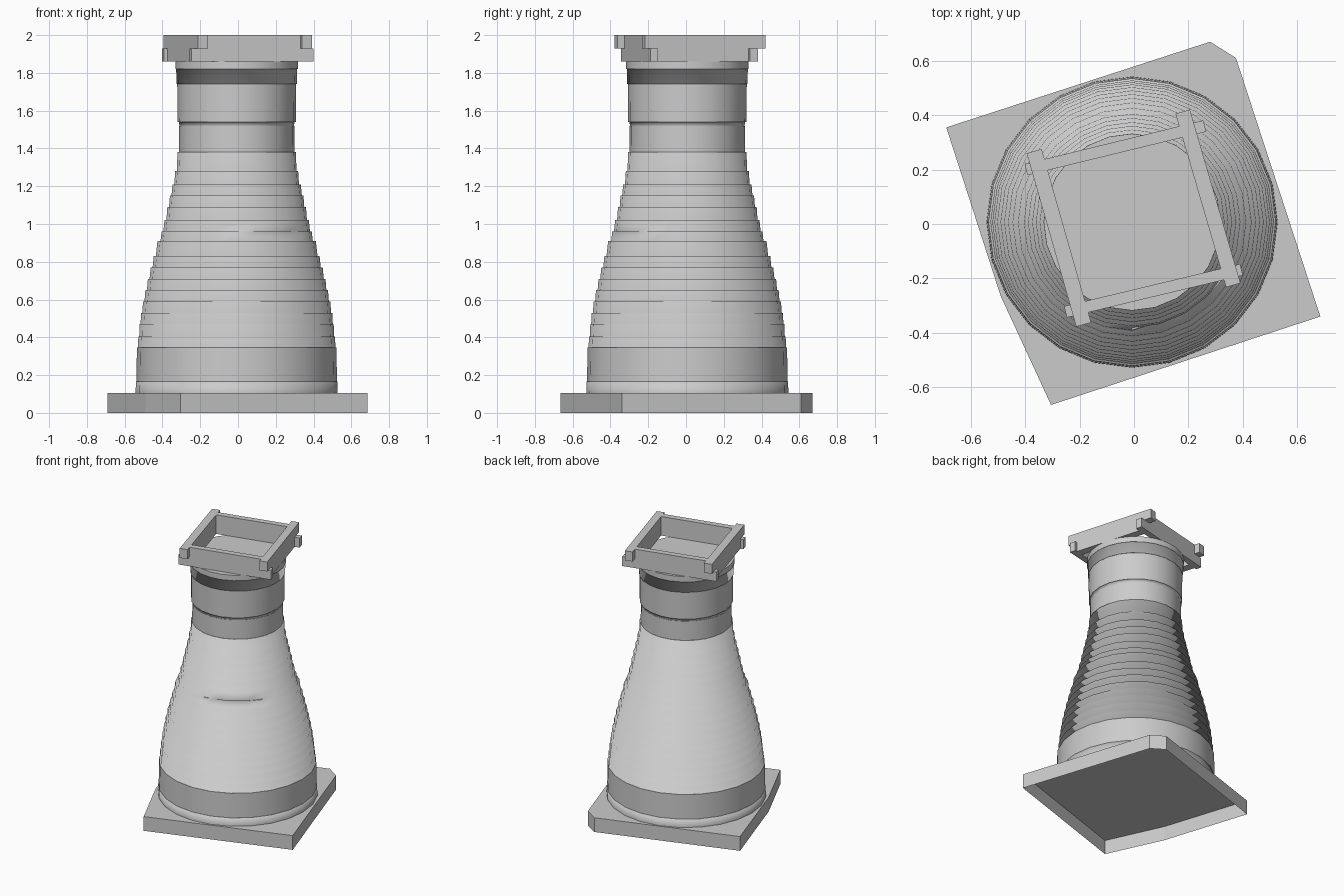
import bpy, bmesh, math
from mathutils import Vector

if "Cube" in bpy.data.objects:
    bpy.data.objects.remove(bpy.data.objects["Cube"])

stone = bpy.data.materials.new("grey_stone")
stone.use_nodes = True
stone.diffuse_color = (0.6, 0.6, 0.6, 1)
stone.node_tree.nodes["Principled BSDF"].inputs["Base Color"].default_value = (0.6, 0.6, 0.6, 1)


def finish(bm, name):
    bmesh.ops.remove_doubles(bm, verts=bm.verts, dist=0.0004)
    mesh = bpy.data.meshes.new(name)
    bm.to_mesh(mesh)
    bm.free()
    mesh.materials.append(stone)
    obj = bpy.data.objects.new(name, mesh)
    bpy.context.collection.objects.link(obj)
    return obj


def prism(bm, outline, z0, z1, closed=True):
    # Outline runs counter-clockwise
    low = [bm.verts.new((x, y, z0)) for x, y in outline]
    high = [bm.verts.new((x, y, z1)) for x, y in outline]
    if closed:
        bm.faces.new(low[::-1])
    bm.faces.new(high)
    for i in range(len(low)):
        j = (i + 1) % len(low)
        bm.faces.new((low[i], low[j], high[j], high[i]))


# Base slab, open underneath, with one clipped corner and a kinked side
bm = bmesh.new()
prism(bm, [(-.69, .355), (-.49, -.265), (-.305, -.665), (.685, -.34), (.375, .61), (.28, .67)],
      0, .105, closed=False)
finish(bm, "base_slab")

# Tower courses: bottom height and radius of each
courses = [(.105, .535), (.165, .531), (.345, .523), (.405, .516), (.47, .509), (.53, .5),
           (.59, .488), (.65, .475), (.71, .461), (.77, .445), (.83, .428), (.91, .403),
           (.96, .388), (1.02, .372), (1.09, .358), (1.15, .345), (1.21, .33), (1.28, .317),
           (1.38, .306), (1.52, .303), (1.54, .313), (1.74, .318), (1.82, .325), (1.86, .325)]
SIDES = 24


def ring(bm, z, radius, notched):
    verts = []
    for k in range(SIDES):
        angle = 360 * k / SIDES - 180
        # A shallow notch breaks one course at the front
        r = radius - (.02 if notched and -86 < angle < -44 else 0)
        a = math.radians(angle)
        verts.append(bm.verts.new((r * math.cos(a) - .007, r * math.sin(a) + .007, z)))
    return verts


bm = bmesh.new()
rings = []
for (z0, r0), (z1, r1) in zip(courses, courses[1:]):
    notched = z0 == .91
    rings.append(ring(bm, z0, r0, notched))
    rings.append(ring(bm, z1, r0 + (r1 - r0) * .35, notched))
for lower, upper in zip(rings, rings[1:]):
    for i in range(SIDES):
        j = (i + 1) % SIDES
        bm.faces.new((lower[i], lower[j], upper[j], upper[i]))
bm.faces.new(rings[-1])
tower = finish(bm, "tower")
bpy.ops.object.select_all(action="DESELECT")
tower.select_set(True)
bpy.context.view_layer.objects.active = tower
bpy.ops.object.shade_smooth_by_angle(angle=math.radians(89))


# Top frame of four crossing beams with half-height lapped ends
def beam(name, start, end, width, tab, z0, z1):
    start, end = Vector(start), Vector(end)
    along = (end - start).normalized()
    side = Vector((-along.y, along.x)) * width / 2

    def strip(a, b, low, high):
        prism(bm, [a - side, b - side, b + side, a + side], low, high)

    bm = bmesh.new()
    inner_a, inner_b = start + along * tab, end - along * tab
    strip(inner_a, inner_b, 1.86, 2)
    strip(start, inner_a, z0, z1)
    strip(inner_b, end, z0, z1)
    finish(bm, name)


beam("back_beam", (-.397, .2), (.26, .36), .043, .045, 1.86, 1.93)
beam("front_beam", (-.252, -.323), (.395, -.168), .043, .045, 1.86, 1.93)
beam("right_beam", (-.367, .268), (-.185, -.37), .057, .05, 1.93, 2)
beam("left_beam", (.179, .413), (.365, -.225), .055, .05, 1.93, 2)
